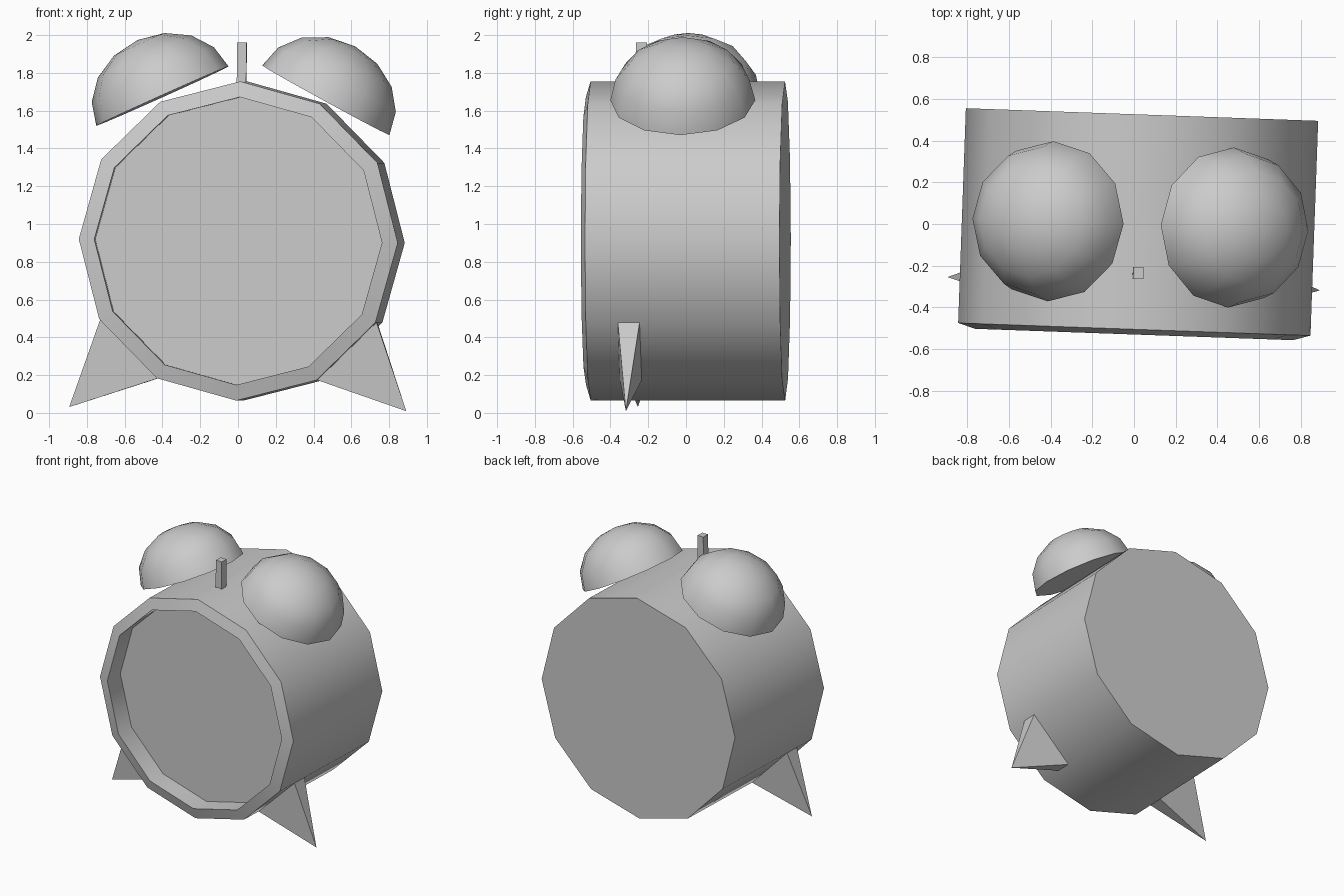
import bpy, bmesh, math
from mathutils import Matrix, Vector

if "Cube" in bpy.data.objects:
    bpy.data.objects.remove(bpy.data.objects["Cube"])

SIDES = 12
YAW, ROLL = math.radians(-2.05), math.radians(0.7)
# the whole clock is turned a little on its stand
BODY = Matrix.Translation((0.02, 0.01, 0.91)) @ Matrix.Rotation(YAW, 4, 'Z') @ Matrix.Rotation(ROLL, 4, 'Y')


def make_object(name, bm, matrix, smooth=None):
    bmesh.ops.recalc_face_normals(bm, faces=bm.faces)
    mesh = bpy.data.meshes.new(name)
    bm.to_mesh(mesh)
    bm.free()
    mesh.transform(matrix)
    obj = bpy.data.objects.new(name, mesh)
    bpy.context.collection.objects.link(obj)
    if smooth:
        bpy.ops.object.select_all(action='DESELECT')
        bpy.context.view_layer.objects.active = obj
        obj.select_set(True)
        bpy.ops.object.shade_smooth_by_angle(angle=math.radians(smooth))
    return obj


def ring_point(r, y, k):
    a = 2 * math.pi * k / SIDES
    return Vector((r * math.sin(a), y, r * math.cos(a)))


def lathe(profile, tip=None):
    """Join rings of (radius, y), cap the start, and close the end with a face or a tip."""
    bm = bmesh.new()
    rings = [[bm.verts.new(ring_point(r, y, k)) for k in range(SIDES)] for r, y in profile]
    for a, b in zip(rings, rings[1:]):
        for k in range(SIDES):
            n = (k + 1) % SIDES
            bm.faces.new((a[k], a[n], b[n], b[k]))
    bm.faces.new(rings[0])
    if tip is None:
        bm.faces.new(rings[-1])
    else:
        top = bm.verts.new((0, tip, 0))
        for k in range(SIDES):
            bm.faces.new((rings[-1][k], rings[-1][(k + 1) % SIDES], top))
    return bm


# case with raised rim and recessed dial
R = 0.845
make_object("clock_case", lathe([(R, 0.515), (R, -0.515), (0.762, -0.54), (0.762, -0.39)]), BODY, 40)

# bells: flattened half spheres with closed undersides
BELL_R, BELL_H = 0.384, 0.325
steps = [math.radians(22.5 * i) for i in range(4)]
for name, centre, tilt in (("left_bell", (-0.40, 0.013, 1.677), -24.2),
                           ("right_bell", (0.465, -0.017, 1.655), 28.7)):
    bm = lathe([(BELL_R * math.cos(t), BELL_H * math.sin(t)) for t in steps], BELL_H)
    place = (Matrix.Translation(centre) @ Matrix.Rotation(YAW, 4, 'Z')
             @ Matrix.Rotation(math.radians(tilt), 4, 'Y') @ Matrix.Rotation(math.pi / 2, 4, 'X'))
    make_object(name, bm, place, 40)

# feet: pyramids drawn out from the lower side panels
for name, side in (("left_foot", -1), ("right_foot", 1)):
    bm = bmesh.new()
    base = []
    for k, y in ((4, -0.345), (5, -0.345), (5, -0.23), (4, -0.23)):
        p = ring_point(R, y, k)
        base.append(bm.verts.new((side * p.x, p.y, p.z)))
    apex = bm.verts.new((side * 0.893, -0.297, -0.89))
    bm.faces.new(base)
    for i in range(4):
        bm.faces.new((base[i], base[(i + 1) % 4], apex))
    make_object(name, bm, BODY)

# hammer post between the bells
bm = bmesh.new()
bmesh.ops.create_cube(bm, size=1)
make_object("hammer_post", bm, Matrix.Translation((0.02, -0.235, 1.825)) @ Matrix.Rotation(YAW, 4, 'Z')
            @ Matrix.Rotation(ROLL, 4, 'Y') @ Matrix.Diagonal((0.05, 0.057, 0.27, 1)))
